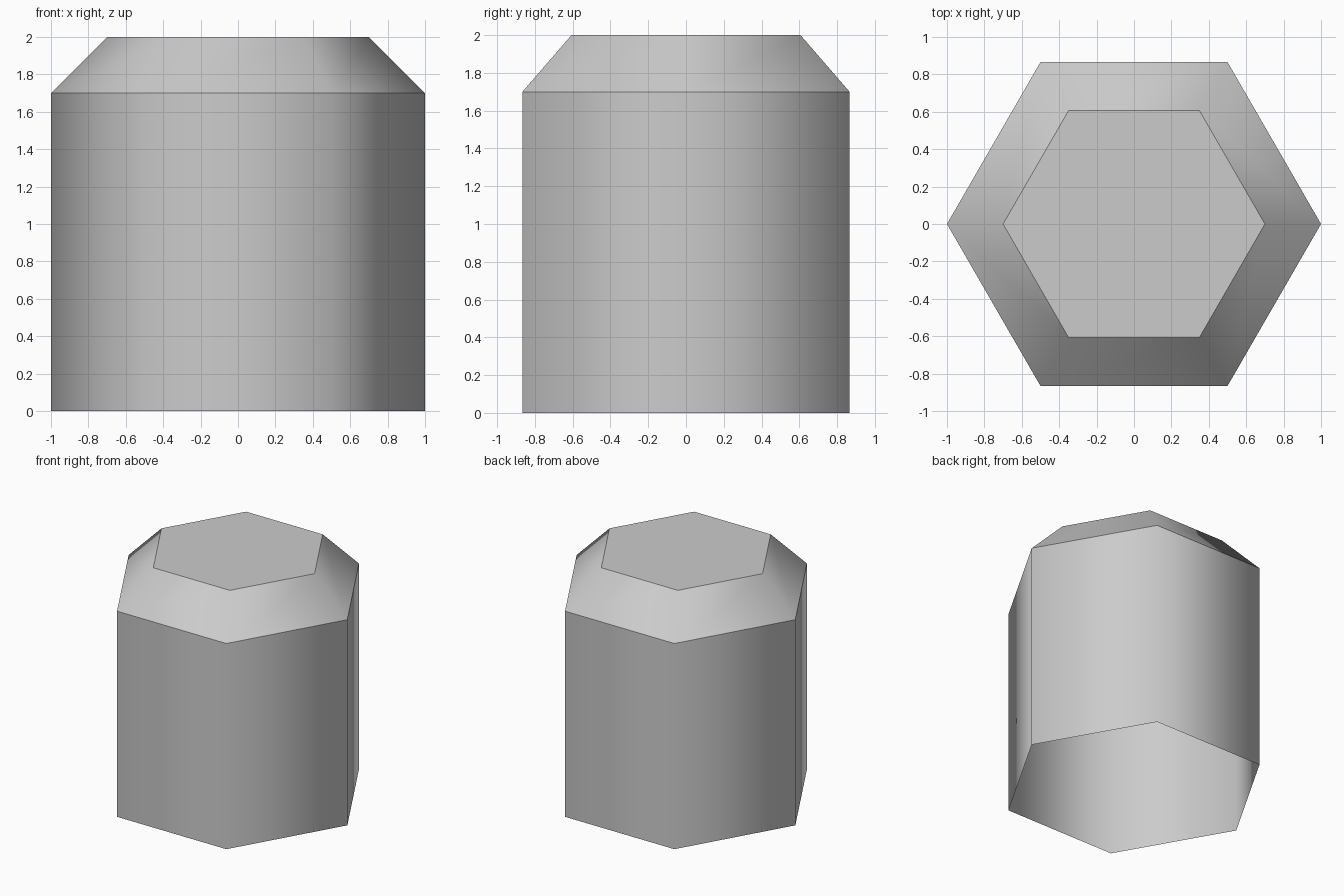
import bpy
import bmesh
from math import cos, sin, tau

cube = bpy.data.objects.get("Cube")
if cube:
    bpy.data.objects.remove(cube, do_unlink=True)

SIDES = 6
PROFILE = [(1.0, 0.0), (1.0, 1.7), (0.7, 2.0)]  # radius, height

# Single flat colour
grey = bpy.data.materials.new("light_grey")
colour = (0.6, 0.6, 0.6, 1.0)
grey.use_nodes = True
grey.diffuse_color = colour
grey.node_tree.nodes["Principled BSDF"].inputs["Base Color"].default_value = colour

# Hexagonal rings following the profile, open at the bottom
bm = bmesh.new()
rings = [
    [bm.verts.new((r * cos(tau * i / SIDES), r * sin(tau * i / SIDES), z))
     for i in range(SIDES)]
    for r, z in PROFILE
]

# Smooth walls and sloped shoulder
for low, high in zip(rings, rings[1:]):
    for i in range(SIDES):
        j = (i + 1) % SIDES
        bm.faces.new((low[i], low[j], high[j], high[i])).smooth = True

# Flat top
bm.faces.new(rings[-1])

# Keep the horizontal rims sharp
for edge in bm.edges:
    a, b = edge.verts
    edge.smooth = abs(a.co.z - b.co.z) > 0.01

mesh = bpy.data.meshes.new("hexagonal_cap")
bm.to_mesh(mesh)
bm.free()
mesh.materials.append(grey)
cap = bpy.data.objects.new("hexagonal_cap", mesh)
bpy.context.collection.objects.link(cap)
